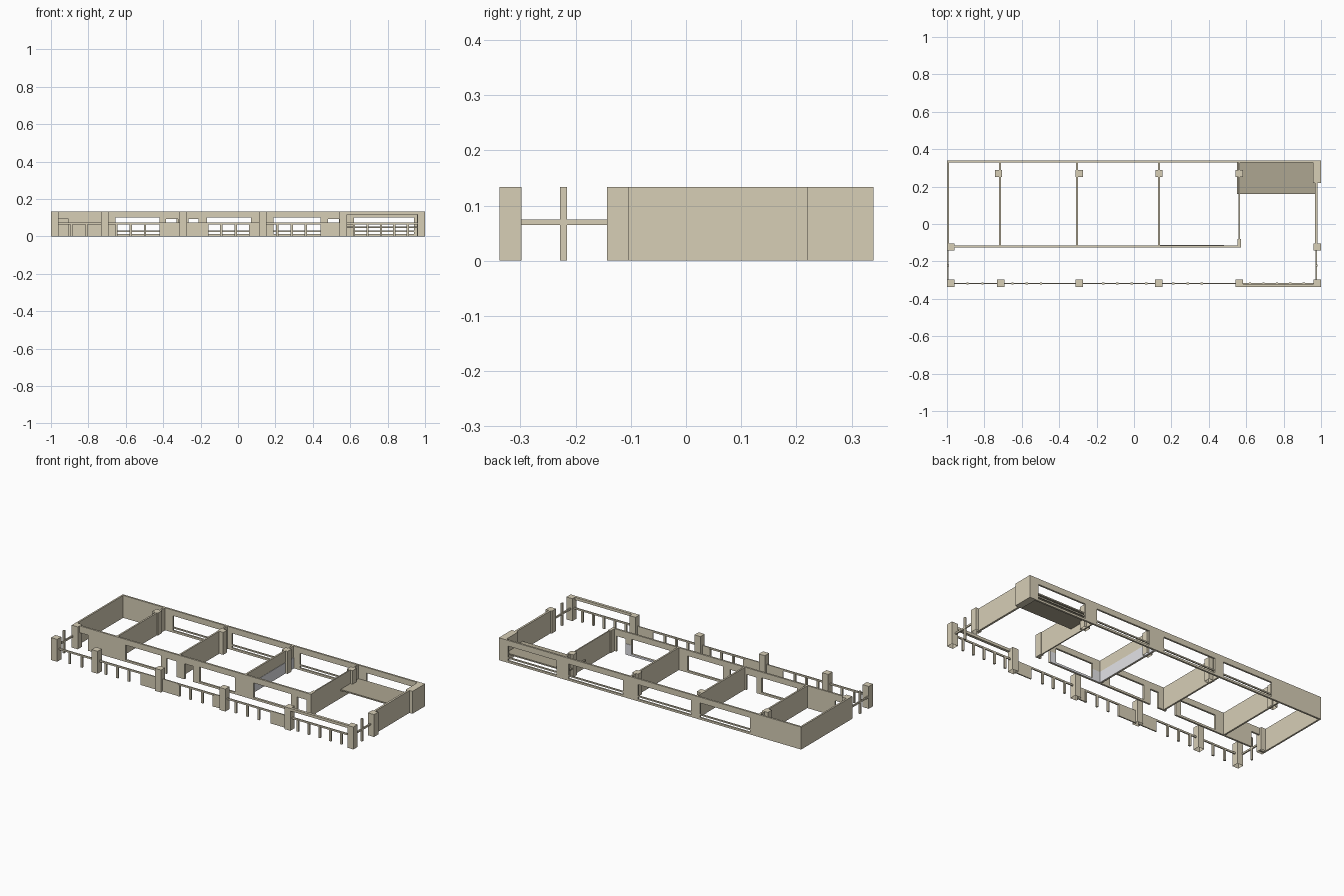
import bpy, bmesh
from mathutils import Matrix, Vector

if "Cube" in bpy.data.objects:
    bpy.data.objects.remove(bpy.data.objects["Cube"])

H = 0.134  # full wall height


def material(name, rgb):
    m = bpy.data.materials.new(name)
    m.diffuse_color = (*rgb, 1)
    m.use_nodes = True
    m.node_tree.nodes["Principled BSDF"].inputs["Base Color"].default_value = m.diffuse_color
    return m


BEIGE = material("warm beige", (0.68, 0.62, 0.47))
BROWN = material("dark beige", (0.42, 0.38, 0.285))
GREY = material("light grey", (0.83, 0.83, 0.86))


def boxes(name, items, mat=BEIGE, open_base=False):
    """One object from boxes given as (x0, x1, y0, y1, z0, z1)."""
    bm = bmesh.new()
    for x0, x1, y0, y1, z0, z1 in items:
        mid = Vector((x0 + x1, y0 + y1, z0 + z1)) / 2
        size = Vector((x1 - x0, y1 - y0, z1 - z0))
        bmesh.ops.create_cube(bm, size=1, matrix=Matrix.Translation(mid) @ Matrix.Diagonal((*size, 1)))
    if open_base:
        bm.normal_update()
        bmesh.ops.delete(bm, geom=[f for f in bm.faces if f.normal.z < -0.9], context='FACES')
    me = bpy.data.meshes.new(name)
    bm.to_mesh(me)
    bm.free()
    me.materials.append(mat)
    ob = bpy.data.objects.new(name, me)
    bpy.context.collection.objects.link(ob)
    return ob


def pierced_wall(name, x0, x1, y0, y1, openings, mat=BEIGE):
    """Wall along x with openings (xa, xb, za, zb), in order of x."""
    parts, x = [], x0
    for xa, xb, za, zb in openings:
        parts.append((x, xa, y0, y1, 0, H))
        if za > 0:
            parts.append((xa, xb, y0, y1, 0, za))
        parts.append((xa, xb, y0, y1, zb, H))
        x = xb
    parts.append((x, x1, y0, y1, 0, H))
    return boxes(name, parts, mat)


def column(name, x, y, w=0.04):
    boxes(name, [(x - w / 2, x + w / 2, y - w / 2, y + w / 2, 0, H)], open_base=True)


# Back wall with long windows and a low bar across each
back = [(-0.66, -0.33), (-0.27, 0.08), (0.18, 0.54), (0.62, 0.94)]
pierced_wall("back_wall", -1, 1, 0.329, 0.34, [(a, b, 0.012, 0.1) for a, b in back])
boxes("window_bars", [(a, b, 0.331, 0.338, 0.024, 0.032) for a, b in back])

# Inner front wall with doors and windows
door, win = (0, 0.093), (0.012, 0.1)
pierced_wall("inner_front_wall", -1, 0.57, -0.126, -0.115, [
    (-0.96, -0.905, *door), (-0.655, -0.42, *win), (-0.385, -0.32, *door),
    (-0.265, -0.21, *door), (-0.165, 0.07, *win), (0.19, 0.44, *win), (0.48, 0.54, *door)])

# Side walls and partitions
boxes("left_wall", [(-1, -0.99, -0.12, 0.335, 0, H)])
boxes("right_wall", [(0.968, 0.98, -0.12, 0.23, 0, H)])
boxes("corner_block", [(0.957, 1, 0.22, 0.34, 0, H)])
for x in (-0.717, -0.305, 0.133):
    boxes("partition", [(x - 0.005, x + 0.005, -0.12, 0.335, 0, H)])
boxes("end_partition", [(0.56, 0.567, -0.12, 0.335, 0, H)])
boxes("end_pier", [(0.553, 0.571, -0.126, -0.08, 0, H)])

# Pale lining along the lower walls of one room
LINE = 0.065
boxes("partition_lining", [(0.138, 0.14, -0.115, 0.329, 0, LINE)], GREY)
boxes("front_lining", [(0.14, 0.19, -0.115, -0.113, 0, LINE), (0.19, 0.44, -0.115, -0.113, 0, 0.012),
                       (0.44, 0.48, -0.115, -0.113, 0, LINE)], GREY)

# Low slab in the rear right bay
boxes("floor_slab", [(0.55, 0.968, 0.16, 0.332, 0.045, 0.053)], BROWN)

# Columns
for x in (-0.725, -0.293, 0.133, 0.563):
    column("inner_column", x, 0.27, 0.038)
front_x = (-0.98, -0.712, -0.293, 0.133, 0.563, 0.98)
for x in front_x:
    column("front_column", x, -0.318)
for x in (-0.98, 0.98):
    column("side_column", x, -0.123)

# Front railing with short posts and solid panels
boxes("front_rail", [(-0.98, 0.98, -0.322, -0.315, 0.065, 0.075)])
posts = [-0.89, -0.81, -0.65, -0.573, -0.497, -0.165, -0.09, -0.012, 0.065,
         0.21, 0.287, 0.362, 0.62, 0.692, 0.764, 0.836, 0.908]
boxes("rail_posts", [(x - 0.006, x + 0.006, -0.324, -0.313, 0, 0.068) for x in posts])
boxes("rail_panels", [(a, b, -0.322, -0.315, 0, 0.07) for a, b in
                      ((-0.42, -0.3), (-0.28, -0.17), (0.065, 0.12), (0.44, 0.55))])

# Top beam over the open front right bay
boxes("front_beam", [(0.565, 0.97, -0.338, -0.322, 0.118, H)])

# Side railings, one tall post each
for x in (-0.995, 0.975):
    boxes("side_rail", [(x - 0.004, x + 0.004, -0.3, -0.14, 0.065, 0.075)])
    boxes("side_post", [(x - 0.005, x + 0.005, -0.228, -0.216, 0, H)])
